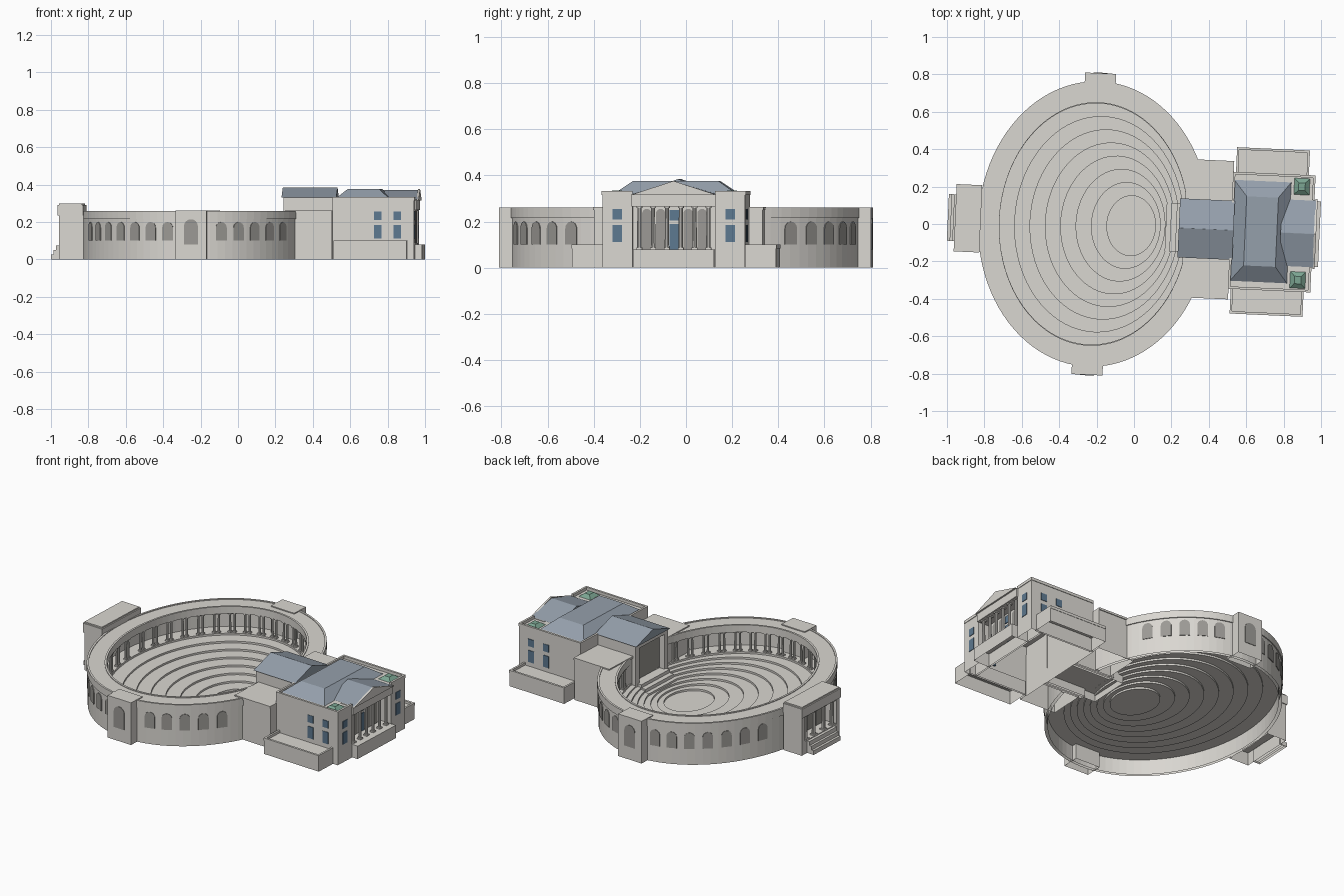
import bpy, bmesh
from math import sin, cos, pi, atan2, radians
from mathutils import Matrix, Vector

if "Cube" in bpy.data.objects:
    bpy.data.objects.remove(bpy.data.objects["Cube"])

# Local frame: u along the long axis, v across, origin at the arena centre
M = Matrix.Translation((-0.215, 0, 0)) @ Matrix.Rotation(radians(-2.6), 4, 'Z')
A, B = 0.613, 0.757       # outer wall ellipse radii
GAP = 0.21                # half angle left open for the stage


def material(name, rgb):
    m = bpy.data.materials.new(name)
    m.diffuse_color = (*rgb, 1)
    m.use_nodes = True
    m.node_tree.nodes["Principled BSDF"].inputs["Base Color"].default_value = m.diffuse_color
    return m


stone = material("stone", (0.70, 0.68, 0.64))
shade = material("shaded_stone", (0.33, 0.32, 0.30))
slate = material("slate", (0.30, 0.35, 0.41))
glass = material("glass", (0.11, 0.19, 0.28))
copper = material("copper", (0.20, 0.38, 0.29))


def finish(bm, name, mat, closed=True):
    if closed:
        bmesh.ops.recalc_face_normals(bm, faces=bm.faces)
        # parts standing on the ground are open underneath
        low = [f for f in bm.faces if all(v.co.z < 1e-5 for v in f.verts)]
        bmesh.ops.delete(bm, geom=low, context='FACES')
    bm.transform(M)
    me = bpy.data.meshes.new(name)
    bm.to_mesh(me)
    bm.free()
    me.materials.append(mat)
    bpy.context.collection.objects.link(bpy.data.objects.new(name, me))


def hip(bm, low, high):
    """Solid between two rectangles (u0, u1, v0, v1, z)."""
    vs = []
    for u0, u1, v0, v1, z in (low, high):
        vs += [bm.verts.new(p) for p in ((u0, v0, z), (u1, v0, z), (u1, v1, z), (u0, v1, z))]
    for f in ((0, 1, 2, 3), (4, 5, 6, 7), (0, 1, 5, 4), (1, 2, 6, 5), (2, 3, 7, 6), (3, 0, 4, 7)):
        bm.faces.new([vs[i] for i in f])


def box(bm, u0, u1, v0, v1, z0, z1):
    hip(bm, (u0, u1, v0, v1, z0), (u0, u1, v0, v1, z1))


def boxes(name, mat, *dims):
    bm = bmesh.new()
    for d in dims:
        box(bm, *d)
    finish(bm, name, mat)


def both(u0, u1, v0, v1, z0, z1):
    """The same box on both sides of the axis."""
    return [(u0, u1, v0, v1, z0, z1), (u0, u1, -v1, -v0, z0, z1)]


def extrude(bm, pts, vec):
    f = bm.faces.new([bm.verts.new(p) for p in pts])
    r = bmesh.ops.extrude_face_region(bm, geom=[f])
    bmesh.ops.translate(bm, vec=vec, verts=[g for g in r["geom"] if isinstance(g, bmesh.types.BMVert)])


def arch(bm, u, v, ang, w, z0, z1, t=0.006):
    """Thin round-headed panel facing direction ang."""
    n, s = Vector((cos(ang), sin(ang), 0)), Vector((-sin(ang), cos(ang), 0))
    r = w / 2
    prof = [(-r, z0), (r, z0)] + [(r * cos(k * pi / 8), z1 - r + r * sin(k * pi / 8)) for k in range(9)]
    c = Vector((u, v, 0)) - n * t / 2
    extrude(bm, [c + s * x + Vector((0, 0, z)) for x, z in prof], n * t)


def column(bm, u, v, z0, z1, r):
    bmesh.ops.create_cone(bm, cap_ends=True, segments=10, radius1=r, radius2=r * 0.85, depth=z1 - z0,
                          matrix=Matrix.Translation((u, v, (z0 + z1) / 2)))
    for z in (z0, z1 - 0.008):
        box(bm, u - r * 1.25, u + r * 1.25, v - r * 1.25, v + r * 1.25, z, z + 0.008)


def ring(name, prof, n=88):
    """Closed (offset, z) profile swept round the ellipse, open at the stage."""
    bm = bmesh.new()
    rows = []
    for i in range(n + 1):
        t = GAP + (2 * pi - 2 * GAP) * i / n
        rows.append([bm.verts.new(((A + o) * cos(t), (B + o) * sin(t), z)) for o, z in prof])
    k = len(prof)
    for r0, r1 in zip(rows, rows[1:]):
        for j in range(k):
            bm.faces.new((r0[j], r0[(j + 1) % k], r1[(j + 1) % k], r1[j]))
    bm.faces.new(rows[0])
    bm.faces.new(rows[-1])
    finish(bm, name, stone)


def around(a, b):
    """Bay centres and outward angles, every 9 degrees, mirrored across the axis."""
    for s in (-1, 1):
        for k in range(20):
            t = radians(3 + 9 * k)
            u, v = a * cos(t), b * sin(t)
            yield u, s * v, s * atan2(v / b ** 2, u / a ** 2)


# Arena wall, entablature and gallery
ring("arena_wall", [(0, 0), (0, 0.22), (-0.018, 0.22), (-0.018, 0)])
ring("arena_entablature", [(0.006, 0.215), (0.006, 0.26), (-0.006, 0.26), (-0.006, 0.256), (-0.096, 0.256),
                           (-0.096, 0.26), (-0.108, 0.26), (-0.108, 0.215)])
bm = bmesh.new()
for u, v, ang in around(A, B):
    hidden = abs(u) < 0.11 or (u > 0 and abs(v) < 0.40) or (u < 0 and abs(v) < 0.2)
    if not hidden:
        arch(bm, u, v, ang, 0.06, 0.10, 0.20)
finish(bm, "arena_arches", shade)

# Paired columns of the inner colonnade
bm = bmesh.new()
for u, v, ang in around(A - 0.096, B - 0.096):
    if u < 0 or abs(v) > 0.17:
        for s in (-0.013, 0.013):
            column(bm, u - sin(ang) * s, v + cos(ang) * s, 0.095, 0.216, 0.0075)
finish(bm, "gallery_columns", stone)

# Stepped seating bowl, an open sheet narrowing towards the stage
bm = bmesh.new()
N, STEPS = 72, 7
loops = [(0, A - 0.01, B - 0.01, 0.095)]
for i in range(STEPS + 1):
    t = i / STEPS
    z = 0.095 - 0.08 * t
    e = (0.2 * t, 0.505 - 0.375 * t, 0.645 - 0.485 * t)
    loops += [(*e, z), (*e, z - 0.08 / STEPS)]
rows = [[bm.verts.new((c + a * cos(2 * pi * k / N), b * sin(2 * pi * k / N), z)) for k in range(N)]
        for c, a, b, z in loops]
for r0, r1 in zip(rows, rows[1:]):
    for k in range(N):
        bm.faces.new((r0[k], r0[(k + 1) % N], r1[(k + 1) % N], r1[k]))
bm.faces.new(rows[-1])
bm.normal_update()
for f in bm.faces:
    if f.normal.z < -0.5:
        f.normal_flip()
finish(bm, "seating_bowl", stone, closed=False)

# Side entrance pavilions
boxes("side_pavilions", stone, *both(-0.083, 0.083, 0.70, 0.807, 0, 0.262))
bm = bmesh.new()
for s in (-1, 1):
    arch(bm, 0, s * 0.807, s * pi / 2, 0.075, 0.08, 0.215)
finish(bm, "side_pavilion_arches", shade)

# West gate with steps and columns
boxes("west_gate", stone,
      (-0.742, -0.605, -0.18, 0.18, 0.235, 0.292), (-0.735, -0.612, -0.173, 0.173, 0.292, 0.30),
      (-0.735, -0.605, -0.175, 0.175, 0, 0.08), (-0.655, -0.605, -0.175, 0.175, 0.08, 0.235),
      *both(-0.735, -0.65, 0.145, 0.175, 0.08, 0.235),
      (-0.752, -0.73, -0.125, 0.125, 0, 0.075), (-0.766, -0.73, -0.125, 0.125, 0, 0.05),
      (-0.781, -0.73, -0.125, 0.125, 0, 0.026))
bm, bm2 = bmesh.new(), bmesh.new()
for v in (-0.12, -0.045, 0.045, 0.12):
    column(bm, -0.72, v, 0.08, 0.235, 0.012)
for v in (-0.083, 0, 0.083):
    arch(bm2, -0.655, v, pi, 0.05, 0.08, 0.21)
finish(bm, "west_gate_columns", stone)
finish(bm2, "west_gate_arches", shade)

# Stage and apse linking arena to the hall
boxes("stage", stone, (0.385, 0.735, -0.13, 0.13, 0, 0.05), (0.41, 0.735, -0.13, 0.13, 0.05, 0.07),
      (0.44, 0.735, -0.13, 0.13, 0.07, 0.09))
boxes("link_wings", stone, *both(0.49, 0.735, 0.14, 0.365, 0, 0.25), *both(0.483, 0.735, 0.14, 0.37, 0.25, 0.263))
boxes("apse_walls", stone, *both(0.465, 0.735, 0.115, 0.15, 0, 0.33), (0.465, 0.735, -0.12, 0.12, 0.305, 0.33))
boxes("apse_back", shade, (0.50, 0.52, -0.117, 0.117, 0.09, 0.306))
bm = bmesh.new()
hip(bm, (0.455, 0.748, -0.158, 0.158, 0.33), (0.455, 0.748, -0.001, 0.001, 0.384))
finish(bm, "apse_roof", slate)

# Memorial hall body, parapets and low terraces
boxes("hall", stone, (0.732, 1.10, -0.31, 0.31, 0, 0.315), *both(1.09, 1.17, 0.18, 0.31, 0, 0.315),
      (1.09, 1.18, -0.182, 0.182, 0.265, 0.318))
boxes("hall_parapet", stone, (0.732, 0.744, -0.313, 0.313, 0.315, 0.333),
      *both(0.732, 1.173, 0.30, 0.313, 0.315, 0.333), *both(1.16, 1.173, 0.18, 0.313, 0.315, 0.333))
boxes("terraces", stone, *both(0.747, 1.137, 0.30, 0.443, 0, 0.085), *both(0.747, 1.137, 0.432, 0.445, 0.083, 0.1),
      *both(0.747, 0.759, 0.31, 0.445, 0.083, 0.1), *both(1.125, 1.137, 0.31, 0.445, 0.083, 0.1))

# Hall roofs and corner skylights
bm = bmesh.new()
hip(bm, (0.74, 1.045, -0.27, 0.27, 0.318), (0.81, 0.98, -0.185, 0.185, 0.376))
hip(bm, (1.0, 1.182, -0.178, 0.178, 0.32), (1.0, 1.182, -0.001, 0.001, 0.371))
finish(bm, "hall_roof", slate)
bm = bmesh.new()
for s in (-1, 1):
    v = s * 0.25
    hip(bm, (1.06, 1.145, v - 0.045, v + 0.045, 0.314), (1.085, 1.12, v - 0.02, v + 0.02, 0.334))
finish(bm, "skylights", copper)

# East portico: podium, pediment, columns, arched bays
boxes("portico_podium", stone, (1.09, 1.208, -0.176, 0.176, 0, 0.08))
bm = bmesh.new()
extrude(bm, [(1.178, -0.188, 0.315), (1.178, 0.188, 0.315), (1.178, 0, 0.376)], (0.012, 0, 0))
finish(bm, "pediment", stone)
bm, bm2 = bmesh.new(), bmesh.new()
for v in (-0.15, -0.09, -0.03, 0.03, 0.09, 0.15):
    column(bm, 1.158, v, 0.08, 0.266, 0.010)
for v in (-0.12, -0.06, 0.06, 0.12):
    arch(bm2, 1.10, v, 0, 0.042, 0.08, 0.255)
finish(bm, "portico_columns", stone)
finish(bm2, "portico_bays", shade)
boxes("portico_door", glass, (1.09, 1.105, -0.021, 0.021, 0.08, 0.19), (1.09, 1.105, -0.021, 0.021, 0.205, 0.25))

# Windows on the hall's front and sides
d = []
for z0, z1 in ((0.112, 0.185), (0.21, 0.255)):
    d += both(1.16, 1.173, 0.224, 0.266, z0, z1)
    for u in (0.977, 1.083):
        d += both(u - 0.02, u + 0.02, 0.30, 0.313, z0, z1)
boxes("windows", glass, *d)
